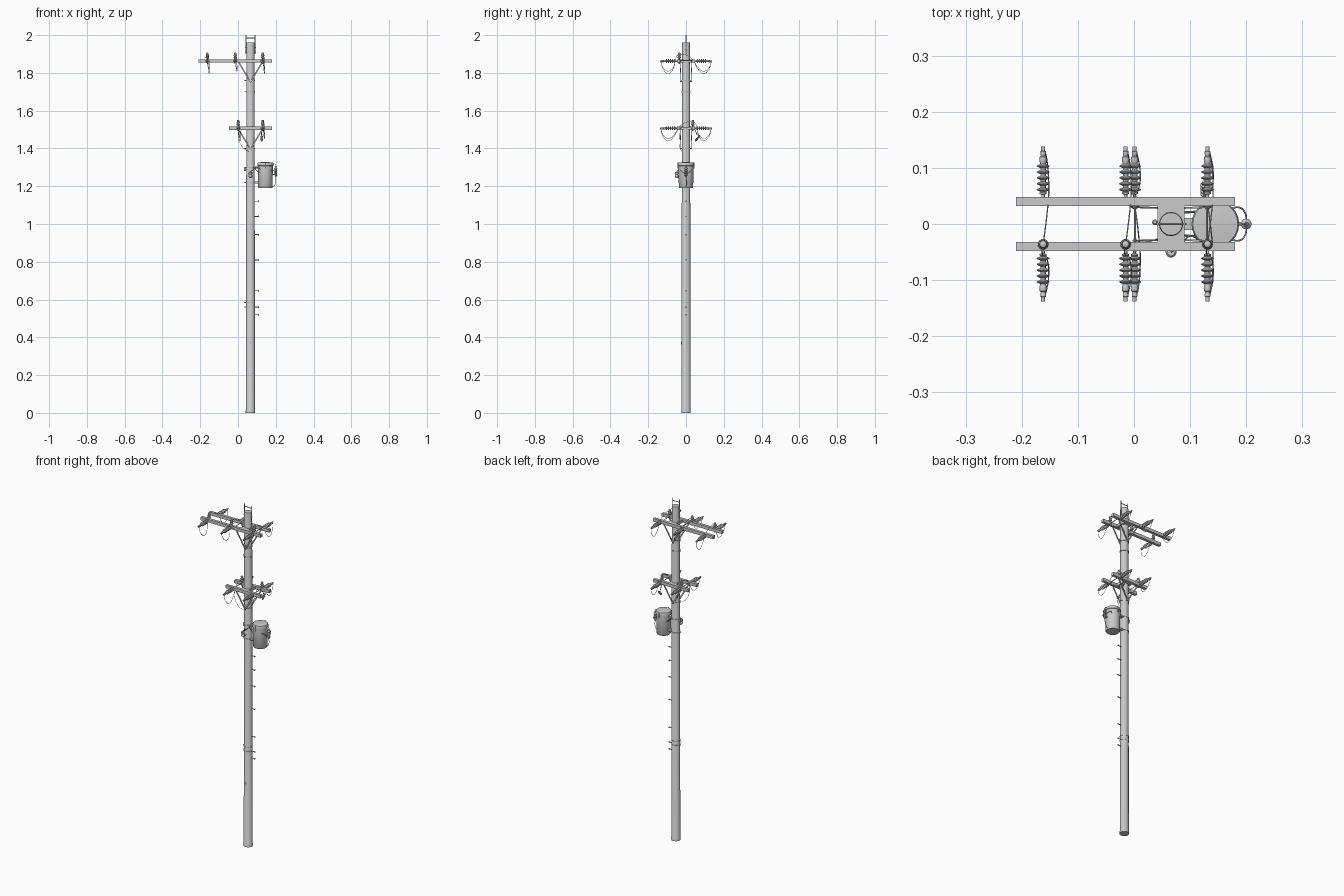
import bpy, bmesh, math
from mathutils import Vector

if "Cube" in bpy.data.objects:
    bpy.data.objects.remove(bpy.data.objects["Cube"])

PX = 0.066            # pole axis x
ARM_Y = 0.04          # crossarm offset from the axis


def finish(bm, name, angle=35):
    bmesh.ops.recalc_face_normals(bm, faces=bm.faces)
    me = bpy.data.meshes.new(name)
    bm.to_mesh(me)
    bm.free()
    ob = bpy.data.objects.new(name, me)
    bpy.context.collection.objects.link(ob)
    bpy.ops.object.select_all(action='DESELECT')
    ob.select_set(True)
    bpy.context.view_layer.objects.active = ob
    bpy.ops.object.shade_smooth_by_angle(angle=math.radians(angle))
    return ob


def box(name, centre, size):
    bm = bmesh.new()
    bmesh.ops.create_cube(bm, size=1)
    for v in bm.verts:
        v.co = Vector(centre) + Vector(a * b for a, b in zip(v.co, size))
    return finish(bm, name)


def lathe(name, origin, axis, profile, n=14):
    """Revolve (radius, distance) pairs around an axis."""
    rot = Vector((0, 0, 1)).rotation_difference(Vector(axis).normalized())
    bm = bmesh.new()
    rings = []
    for r, d in profile:
        rings.append([bm.verts.new(Vector(origin) + rot @ Vector(
            (r * math.cos(2 * math.pi * i / n), r * math.sin(2 * math.pi * i / n), d)))
            for i in range(n)])
    for a, b in zip(rings, rings[1:]):
        for i in range(n):
            bm.faces.new((a[i], a[(i + 1) % n], b[(i + 1) % n], b[i]))
    bm.faces.new(rings[0])
    bm.faces.new(rings[-1])
    return finish(bm, name)


def rod(name, a, b, r, n=8):
    d = Vector(b) - Vector(a)
    return lathe(name, a, d, [(r, 0), (r, d.length)], n)


def strap(name, a, b, width, thick):
    """Flat bar lying in the xz plane."""
    a, b = Vector(a), Vector(b)
    side = (b - a).cross(Vector((0, 1, 0))).normalized() * width / 2
    t = Vector((0, thick / 2, 0))
    bm = bmesh.new()
    lo, hi = [[bm.verts.new(p + s * side + k * t) for s, k in
               ((1, 1), (1, -1), (-1, -1), (-1, 1))] for p in (a, b)]
    bm.faces.new(lo)
    bm.faces.new(hi)
    for i in range(4):
        bm.faces.new((lo[i], lo[(i + 1) % 4], hi[(i + 1) % 4], hi[i]))
    return finish(bm, name)


def wire(name, pts, r=0.0011):
    cu = bpy.data.curves.new(name, 'CURVE')
    cu.dimensions = '3D'
    cu.bevel_depth = r
    cu.bevel_resolution = 1
    cu.resolution_u = 6
    sp = cu.splines.new('BEZIER')
    sp.bezier_points.add(len(pts) - 1)
    for p, co in zip(sp.bezier_points, pts):
        p.co = co
        p.handle_left_type = p.handle_right_type = 'AUTO'
    ob = bpy.data.objects.new(name, cu)
    bpy.context.collection.objects.link(ob)
    bpy.ops.object.select_all(action='DESELECT')
    ob.select_set(True)
    bpy.context.view_layer.objects.active = ob
    bpy.ops.object.convert(target='MESH')


def sheds(count, start, pitch, r_core, r_shed):
    prof = []
    for i in range(count):
        d = start + i * pitch
        prof += [(r_core, d), (r_shed, d + pitch * .3),
                 (r_shed * .95, d + pitch * .45), (r_core, d + pitch * .7)]
    return prof


# pole with a slightly wider foot
lathe("pole", (PX, 0, 0), (0, 0, 1),
      [(.025, 0), (.025, .012), (.0238, .014), (.0215, 1.955), (.020, 1.96)], 20)
for z in (0.56, 0.585, 1.22, 1.30, 1.40, 1.70, 1.76):
    lathe("pole_band", (PX, 0, z - .003), (0, 0, 1), [(.0243, 0), (.0243, .006)], 20)
    rod("band_bolt", (PX - .031, 0, z), (PX - .02, 0, z), .002)
box("tag_plate", (PX, -.0242, .37), (.012, .003, .014))

# ground wire bracket at the very top
for s in (-1, 1):
    rod("top_rod", (PX + s * .0235, 0, 1.90), (PX + s * .0235, 0, 2.0), .0025)
rod("top_bar", (PX - .0235, 0, 1.985), (PX + .0235, 0, 1.985), .0022)
for z in (1.91, 1.935):
    rod("top_bolt", (PX - .028, 0, z), (PX + .028, 0, z), .002)

# climbing steps
for z in (.52, .56, .647, .81, .944, 1.04, 1.12):
    rod("climbing_step", (PX + .018, 0, z), (PX + .044, 0, z), .0022)
    rod("step_head", (PX + .041, 0, z), (PX + .044, 0, z), .0042)


def strain_insulator(x, z, s):
    prof = [(.003, 0), (.003, .006), (.006, .007), (.006, .010)]
    prof += sheds(5, .011, .0105, .005, .0115)
    prof += [(.006, .064), (.0068, .068), (.006, .073), (.004, .075),
             (.005, .079), (.005, .083), (.0035, .084), (.0035, .092)]
    lathe("strain_insulator", (x, s * .0465, z), (0, s, 0), prof)
    box("wire_clamp", (x, s * .127, z - .004), (.005, .016, .008))


def pin_insulator(x, y, z):
    lathe("pin_insulator", (x, y, z), (0, 0, 1),
          [(.003, -.024), (.003, .004), (.008, .006), (.0095, .010), (.006, .014),
           (.0085, .018), (.0085, .021), (.0055, .025), (.007, .029), (.006, .033),
           (.003, .035)])


def crossarm_set(label, x0, x1, z, xs, pin_y):
    for s in (-1, 1):
        box(label + "_crossarm", ((x0 + x1) / 2, s * ARM_Y, z), (x1 - x0, .016, .018))
        for k in (-1, 1):
            strap("arm_brace", (PX, s * .028, z - .112), (PX + k * .066, s * .030, z),
                  .007, .003)
            rod("brace_bolt", (PX + k * .064, s * .026, z - .002),
                (PX + k * .064, s * .051, z - .002), .0028)
    box("arm_mount", (PX, 0, z), (.048, .064, .016))
    rod("brace_pole_bolt", (PX, -.032, z - .108), (PX, .032, z - .108), .003)
    for k in (-1, 1):
        rod("spacer_bolt", (PX + k * .064, -.032, z + .003),
            (PX + k * .064, .032, z + .003), .002)
    p = 1 if pin_y > 0 else -1
    for i, x in enumerate(xs):
        for s in (-1, 1):
            strain_insulator(x, z, s)
        pin_insulator(x, pin_y, z + .009)
        # jumper wire: clamp, sag, over the pin insulator, sag, clamp
        sag = .066 - .012 * (i % 2)
        top = z + .042
        wire("jumper_wire", [
            (x, -p * .134, z - .005), (x + .006, -p * .118, z - sag * .75),
            (x + .009, -p * .092, z - sag), (x + .010, -p * .066, z - sag * .7),
            (x + .008, -p * .028, z + .014), (x, pin_y, top - .006),
            (x - .002, pin_y + p * .012, z + .028), (x + .008, p * .066, z - sag * .55),
            (x + .010, p * .092, z - sag), (x + .006, p * .118, z - sag * .75),
            (x, p * .134, z - .005)])


crossarm_set("upper", -.21, .18, 1.863, (-.162, -.015, .131), -.036)
crossarm_set("lower", -.047, .18, 1.507, (.001, .131), .036)

# fuse cutout hanging behind the lower arm
rod("cutout_bracket", (.125, .046, 1.503), (.125, .060, 1.468), .002)
lathe("fuse_cutout", (.125, .048, 1.438), (0, .6, .7),
      [(.003, 0), (.003, .005)] + sheds(4, .006, .008, .004, .007) + [(.003, .042)], 12)
wire("cutout_lead", [(.001, -.03, 1.50), (.003, -.034, 1.45), (.025, -.032, 1.405),
                     (PX - .012, -.022, 1.385)], .001)

# transformer tank
TX = .145
lathe("transformer_tank", (TX, 0, 1.19), (0, 0, 1),
      [(.036, 0), (.038, .003), (.0395, .10), (.0395, .118), (.0425, .119),
       (.0425, .130), (.040, .135), (.012, .138)], 24)
for z in (1.22, 1.30):
    box("tank_bracket", (.098, 0, z), (.026, .022, .010))
for s in (-1, 1):
    rod("tank_stay", (PX + .015, s * .02, 1.30), (.112, s * .022, 1.272), .002)
    rod("lid_clamp", (TX, s * .043, 1.295), (TX, s * .043, 1.325), .003)
    # low voltage leads looping round to the arrester
    wire("tank_lead", [(TX + .028, s * .026, 1.282), (.185, s * .030, 1.285),
                       (.198, s * .020, 1.275), (.200, s * .004, 1.268)], .0016)
wire("arrester_ground", [(.200, 0, 1.25), (.199, .003, 1.222), (.190, .002, 1.202),
                         (.178, 0, 1.20)], .0013)
wire("arrester_lead", [(.200, 0, 1.306), (.194, 0, 1.318), (.182, 0, 1.312)], .0013)

# surge arrester on the outer side of the tank
lathe("surge_arrester", (.200, 0, 1.248), (0, 0, 1),
      [(.003, 0), (.005, .006)] + sheds(4, .008, .011, .0055, .0095) +
      [(.004, .053), (.003, .059)])
box("arrester_bracket", (.190, 0, 1.262), (.020, .008, .005))

# spool insulator on the front of the pole
box("spool_bracket", (PX, -.036, 1.276), (.008, .030, .003))
box("spool_bracket", (PX, -.036, 1.246), (.008, .030, .003))
lathe("spool_insulator", (PX, -.050, 1.247), (0, 0, 1),
      [(.007, 0), (.0098, .003), (.0098, .008), (.006, .014), (.0098, .020),
       (.0098, .025), (.007, .028)])
wire("pole_lead", [(PX, -.050, 1.278), (.085, -.036, 1.290), (.10, -.022, 1.30),
                   (.118, -.030, 1.29)], .0013)

# small knob insulator on the far side of the pole
rod("knob_stem", (PX - .018, .003, 1.29), (PX - .032, .003, 1.29), .002)
lathe("knob_insulator", (PX - .029, .003, 1.28), (0, 0, 1),
      [(.003, 0), (.005, .004), (.003, .010), (.005, .016), (.003, .020)], 10)
